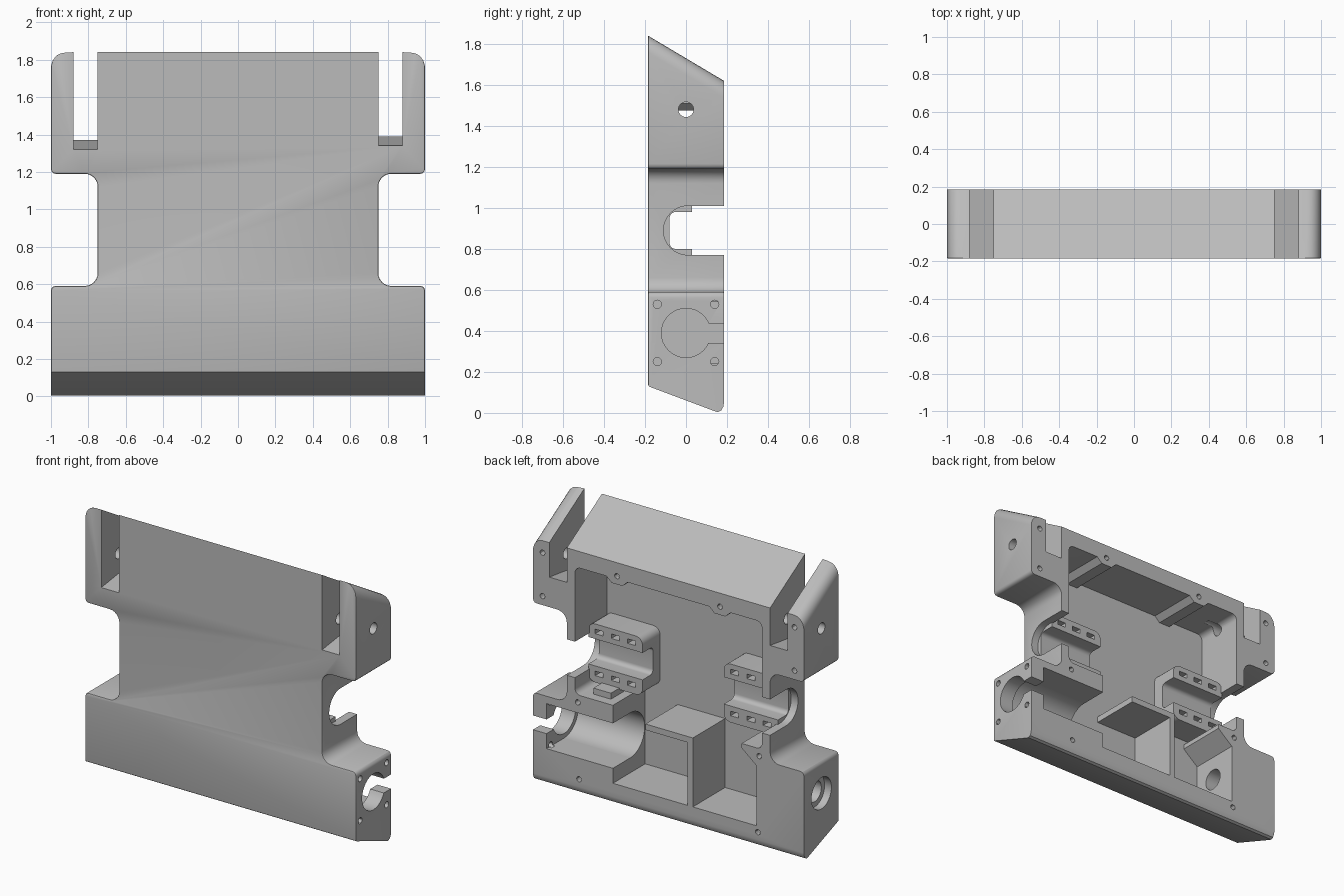
import bpy, bmesh, math
from mathutils import Vector

cube = bpy.data.objects.get("Cube")
if cube:
    bpy.data.objects.remove(cube, do_unlink=True)

grey = bpy.data.materials.new("plain_grey")
grey.use_nodes = True
COL = (0.5, 0.5, 0.5, 1)
grey.diffuse_color = COL
grey.node_tree.nodes["Principled BSDF"].inputs["Base Color"].default_value = COL


def rrect(u0, u1, v0, v1, r=0.0, n=6):
    """Rectangle outline with rounded corners."""
    if r <= 0:
        return [(u0, v0), (u1, v0), (u1, v1), (u0, v1)]
    pts = []
    corners = [(u1 - r, v1 - r), (u0 + r, v1 - r), (u0 + r, v0 + r), (u1 - r, v0 + r)]
    for k, (cu, cv) in enumerate(corners):
        for i in range(n + 1):
            a = math.pi / 2 * (k + i / n)
            pts.append((cu + r * math.cos(a), cv + r * math.sin(a)))
    return pts


def circle(u, v, r, n=24):
    return [(u + r * math.cos(2 * math.pi * i / n), v + r * math.sin(2 * math.pi * i / n))
            for i in range(n)]


def prism(name, pts, axis, a, b):
    """Extrude an outline along x (points are y, z) or along y (points are x, z)."""
    def place(p, d):
        return (d, p[0], p[1]) if axis == "x" else (p[0], d, p[1])
    bm = bmesh.new()
    ends = [[bm.verts.new(place(p, d)) for p in pts] for d in (a, b)]
    for ring in ends:
        bm.faces.new(ring)
    n = len(pts)
    for i in range(n):
        j = (i + 1) % n
        bm.faces.new((ends[0][i], ends[0][j], ends[1][j], ends[1][i]))
    bmesh.ops.recalc_face_normals(bm, faces=bm.faces)
    mesh = bpy.data.meshes.new(name)
    bm.to_mesh(mesh)
    bm.free()
    mesh.materials.append(grey)
    obj = bpy.data.objects.new(name, mesh)
    bpy.context.collection.objects.link(obj)
    return obj


def combine(obj, pts, axis, a, b, op="DIFFERENCE"):
    """Cut a prism from the object, or join one to it."""
    tool = prism("cutter", pts, axis, a, b)
    tool.hide_render = True
    mod = obj.modifiers.new("shape", "BOOLEAN")
    mod.operation, mod.solver, mod.object = op, "EXACT", tool
    bpy.context.view_layer.objects.active = obj
    bpy.ops.object.modifier_apply(modifier=mod.name)
    bpy.data.objects.remove(tool, do_unlink=True)


def bevel(obj, rule, size, segments):
    bm = bmesh.new()
    bm.from_mesh(obj.data)
    edges = [e for e in bm.edges if len(e.link_faces) == 2
             and e.calc_face_angle(0) > 0.5 and rule(*(v.co for v in e.verts))]
    bmesh.ops.bevel(bm, geom=edges, offset=size, segments=segments, profile=0.5,
                    affect="EDGES", clamp_overlap=True)
    bm.to_mesh(obj.data)
    bm.free()


FRONT, BACK, FLOOR, OUT = -0.185, 0.185, -0.155, 0.3

# Body: slanted side profile with a rounded lower back corner
profile = [(FRONT, 0.13), (0.135, 0.01), (0.155, 0.004), (0.172, 0.012),
           (0.182, 0.03), (BACK, 0.05), (BACK, 1.62), (FRONT, 1.84)]
body = prism("body", profile, "x", -1, 1)

# Side notches and top slots
for s in (-1, 1):
    notch = [(s * x, z) for x, z in rrect(0.75, 1.4, 0.59, 1.19, 0.07)]
    combine(body, notch, "y", -OUT, OUT)
    lift = 0.02 if s > 0 else 0
    slot = [(-OUT, 1.305 + lift), (OUT, 1.385 + lift), (OUT, 2), (-OUT, 2)]
    combine(body, slot, "x", *sorted((s * 0.75, s * 0.88)))


# Rounded outer corners, then a soft front outline
def on_side(a, b):
    return abs(a.x) > 0.999 and abs(b.x) > 0.999 and a.x * b.x > 0 and abs(a.y - b.y) > 0.3


def front_outline(a, b):
    in_slot = any(0.74 < abs(v.x) < 0.89 and v.z > 1.3 for v in (a, b))
    return max(a.y, b.y) < FRONT + 0.001 and not in_slot


bevel(body, lambda a, b: on_side(a, b) and min(a.z, b.z) > 1.5, 0.07, 6)
bevel(body, lambda a, b: on_side(a, b) and 0.5 < a.z < 1.25, 0.025, 3)
bevel(body, front_outline, 0.01, 2)

# Open cavities in the back
right_pocket = [(-0.18, 0.14), (-0.65, 0.14), (-0.65, 0.54), (-0.54, 0.63),
                (-0.54, 0.8), (-0.18, 0.8)]
cavities = [rrect(-0.69, 0.69, 0.66, 1.51, 0.04), right_pocket,
            rrect(-0.19, 0.41, 0.60, 0.8), rrect(-0.14, 0.19, 0.14, 0.56),
            rrect(0.17, 0.41, 0.14, 0.8)]
for outline in cavities:
    combine(body, outline, "y", FLOOR, OUT)

# Motor cradle behind the keyhole end
combine(body, circle(0, 0.39, 0.15, 40), "x", 0.40, 0.9)
combine(body, rrect(0, OUT, 0.24, 0.54), "x", 0.40, 0.9)
combine(body, circle(0, 0.39, 0.12, 32), "x", 0.85, 1.1)
combine(body, rrect(0, OUT, 0.34, 0.435), "x", 0.85, 1.1)
for y in (-0.14, 0.14):
    for z in (0.25, 0.53):
        combine(body, circle(y, z, 0.02, 12), "x", 0.88, 1.1)

# Stepped bore in the opposite end
combine(body, circle(0, 0.38, 0.07, 32), "x", -1.1, -0.6)
combine(body, circle(0, 0.38, 0.105, 32), "x", -1.1, -0.95)

# Screw bosses under the top wall
for x in (-0.38, 0.38):
    boss = [(x - 0.11, 1.54), (x - 0.04, 1.475), (x + 0.04, 1.475), (x + 0.11, 1.54)]
    combine(body, boss, "y", FLOOR - 0.01, BACK, "UNION")

for s in (-1, 1):
    # Open round seats in the side walls, and pin holes near the top
    inner, outer = 0.66, 0.8
    span = sorted((s * inner, s * outer))
    combine(body, circle(0.01, 0.89, 0.12, 32), "x", *span)
    combine(body, rrect(0.01, OUT, 0.77, 1.01), "x", *span)
    combine(body, circle(0, 1.48, 0.037), "x", *sorted((s * 0.6, s * 1.1)))
    # Screw holes in the back face
    for x, z in ((0.93, 1.54), (0.93, 1.25), (0.38, 1.53), (0.66, 0.1), (0.67, 0.61)):
        combine(body, circle(s * x, z, 0.018, 12), "y", 0.1, OUT)

    # Slotted holder for a small motor, with a channel through it
    side = "left" if s > 0 else "right"
    outline = [(s * x, z) for x, z in rrect(0.30, 0.70, 0.69, 1.08, 0.05)]
    holder = prism(side + "_motor_holder", outline, "y", FLOOR - 0.01, 0.03)
    combine(holder, rrect(-0.08, OUT, 0.80, 0.98, 0.03), "x", *sorted((s * 0.2, s * 0.8)))
    for x in (0.38, 0.5, 0.62):
        for z in (0.75, 1.03):
            hole = rrect(s * x - 0.03, s * x + 0.03, z - 0.015, z + 0.015)
            combine(holder, hole, "y", -0.06, OUT)

# Small support block on the rib above the motor cradle
prism("support_block", rrect(0.47, 0.6, 0.60, 0.70), "y", FLOOR - 0.01, 0.12)

# Smooth round surfaces, keep edges sharp
for obj in bpy.context.collection.objects:
    if obj.type == "MESH" and obj.data.materials and obj.data.materials[0] == grey:
        bpy.ops.object.select_all(action="DESELECT")
        obj.select_set(True)
        bpy.context.view_layer.objects.active = obj
        bpy.ops.object.shade_smooth_by_angle(angle=math.radians(30))
